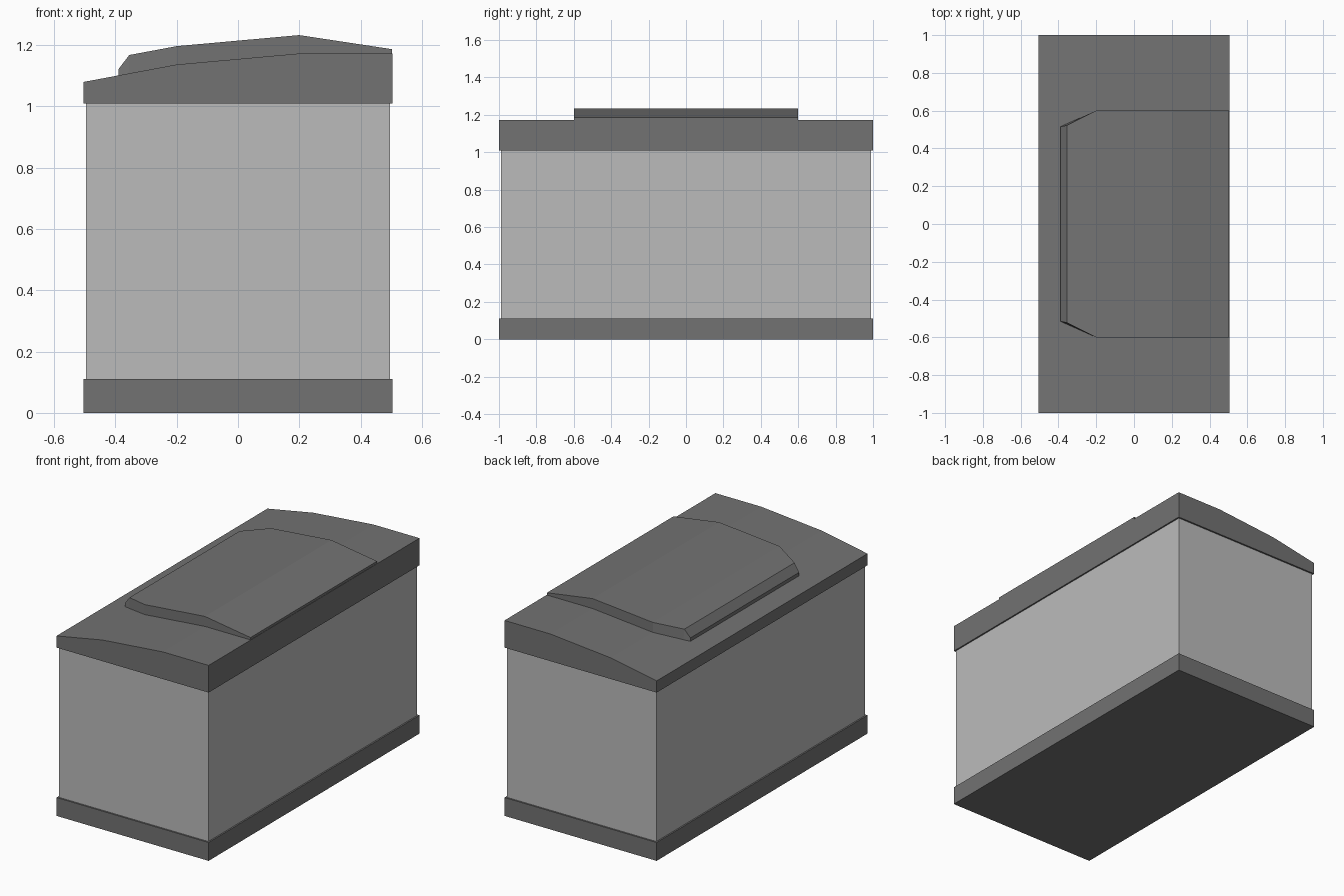
import bpy, bmesh

if "Cube" in bpy.data.objects:
    bpy.data.objects.remove(bpy.data.objects["Cube"])


def material(name, v):
    m = bpy.data.materials.new(name)
    m.diffuse_color = (v, v, v, 1)
    m.use_nodes = True
    m.node_tree.nodes["Principled BSDF"].inputs["Base Color"].default_value = m.diffuse_color
    return m


dark = material("dark_grey", 0.17)
light = material("light_grey", 0.5)


def loft(name, sections, mat):
    """Skin a row of equally sized closed point loops and cap both ends."""
    bm = bmesh.new()
    rings = [[bm.verts.new(p) for p in s] for s in sections]
    n = len(rings[0])
    for a, b in zip(rings, rings[1:]):
        for i in range(n):
            j = (i + 1) % n
            bm.faces.new((a[i], a[j], b[j], b[i]))
    bm.faces.new(rings[0])
    bm.faces.new(rings[-1])
    bmesh.ops.recalc_face_normals(bm, faces=bm.faces)
    me = bpy.data.meshes.new(name)
    bm.to_mesh(me)
    bm.free()
    me.materials.append(mat)
    ob = bpy.data.objects.new(name, me)
    bpy.context.collection.objects.link(ob)
    return ob


def extrude_y(name, profile, half, mat):
    return loft(name, [[(x, y, z) for x, z in profile] for y in (-half, half)], mat)


def box_profile(hx, z0, z1):
    return [(-hx, z0), (hx, z0), (hx, z1), (-hx, z1)]


# plinth and slightly inset body
extrude_y("base", box_profile(0.505, 0, 0.11), 1.0, dark)
extrude_y("body", box_profile(0.496, 0.11, 1.01), 0.99, light)

# lid with faceted sloping top
extrude_y("lid", [(-0.505, 1.01), (0.505, 1.01), (0.505, 1.173), (0.2, 1.173),
                  (-0.2, 1.137), (-0.505, 1.08)], 1.0, dark)

# raised panel on the lid: x, bottom half width, bottom z, top half width, top z
stations = [(-0.39, 0.515, 1.101, 0.515, 1.122),
            (-0.355, 0.531, 1.108, 0.522, 1.168),
            (-0.2, 0.6, 1.137, 0.6, 1.197),
            (0.2, 0.6, 1.173, 0.6, 1.233),
            (0.503, 0.6, 1.173, 0.6, 1.187)]
loft("raised_panel", [[(x, -yb, zb), (x, yb, zb), (x, yt, zt), (x, -yt, zt)]
                      for x, yb, zb, yt, zt in stations], dark)
